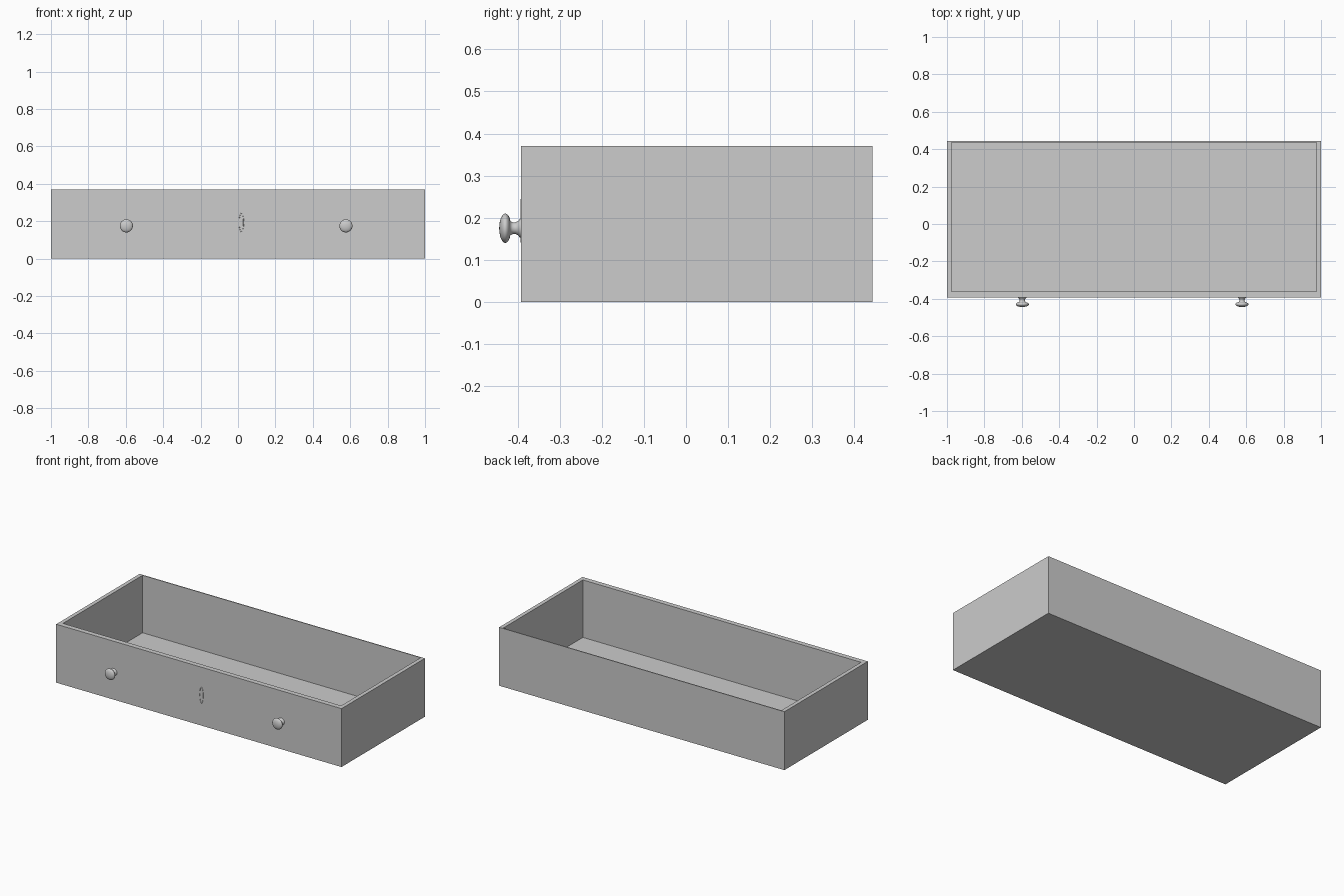
import bpy, bmesh, math

cube = bpy.data.objects.get("Cube")
if cube:
    bpy.data.objects.remove(cube, do_unlink=True)

grey = bpy.data.materials.new("plain grey")
grey.use_nodes = True
colour = (0.604, 0.604, 0.604, 1)
grey.diffuse_color = colour
grey.node_tree.nodes["Principled BSDF"].inputs["Base Color"].default_value = colour

TOP, FRONT, BACK = 0.37, -0.392, 0.443


def finish(name, bm, smooth=False):
    bmesh.ops.recalc_face_normals(bm, faces=bm.faces)
    mesh = bpy.data.meshes.new(name)
    bm.to_mesh(mesh)
    bm.free()
    mesh.materials.append(grey)
    obj = bpy.data.objects.new(name, mesh)
    bpy.context.collection.objects.link(obj)
    if smooth:
        bpy.ops.object.select_all(action="DESELECT")
        obj.select_set(True)
        bpy.context.view_layer.objects.active = obj
        bpy.ops.object.shade_smooth_by_angle(angle=math.radians(50))


def skin(bm, rings):
    """Join neighbouring closed rings of vertices with quads."""
    for r, s in zip(rings, rings[1:]):
        for j in range(len(r)):
            bm.faces.new((r[j - 1], r[j], s[j], s[j - 1]))


# Drawer tray: up the outside, over the rim and down to the inner floor
bm = bmesh.new()


def rectangle(half_width, front, back, z):
    corners = ((-1, front), (1, front), (1, back), (-1, back))
    return [bm.verts.new((side * half_width, y, z)) for side, y in corners]


loops = [rectangle(1, FRONT, BACK, 0), rectangle(1, FRONT, BACK, TOP),
         rectangle(0.975, -0.36, 0.437, TOP), rectangle(0.975, -0.36, 0.437, 0.006)]
skin(bm, loops)
bm.faces.new(loops[0])
bm.faces.new(loops[-1])
finish("drawer_tray", bm)


# Turned knobs: (radius, distance out from the front)
PROFILE = [(0.024, -0.002), (0.022, 0.003), (0.017, 0.007), (0.014, 0.013),
           (0.014, 0.02), (0.017, 0.0255)]
PROFILE += [(0.035 * math.cos(a), 0.0375 + 0.0145 * math.sin(a))
            for a in (math.radians(d) for d in range(-45, 91, 15))]


def knob(name, x):
    bm = bmesh.new()
    verts = [bm.verts.new((r, -d, 0)) for r, d in PROFILE]
    edges = [bm.edges.new(pair) for pair in zip(verts, verts[1:])]
    bmesh.ops.spin(bm, geom=verts + edges, cent=(0, 0, 0), axis=(0, 1, 0),
                   angle=math.tau, steps=32)
    bmesh.ops.remove_doubles(bm, verts=bm.verts, dist=0.0001)
    bmesh.ops.translate(bm, verts=bm.verts, vec=(x, FRONT, 0.175))
    finish(name, bm, True)


knob("right_knob", -0.597)
knob("left_knob", 0.577)

# Slim oval keyhole rim, barely raised from the front
bm = bmesh.new()
STEPS, SIDES = 24, 6
rings = []
for i in range(STEPS):
    a = math.tau * i / STEPS
    ring = []
    for j in range(SIDES):
        b = math.tau * j / SIDES
        out = 0.002 * math.cos(b)
        ring.append(bm.verts.new((0.018 + (0.012 + out) * math.cos(a),
                                  FRONT - 0.0015 * math.sin(b),
                                  0.193 + (0.05 + out) * math.sin(a))))
    rings.append(ring)
skin(bm, rings + rings[:1])
finish("keyhole_rim", bm, True)
